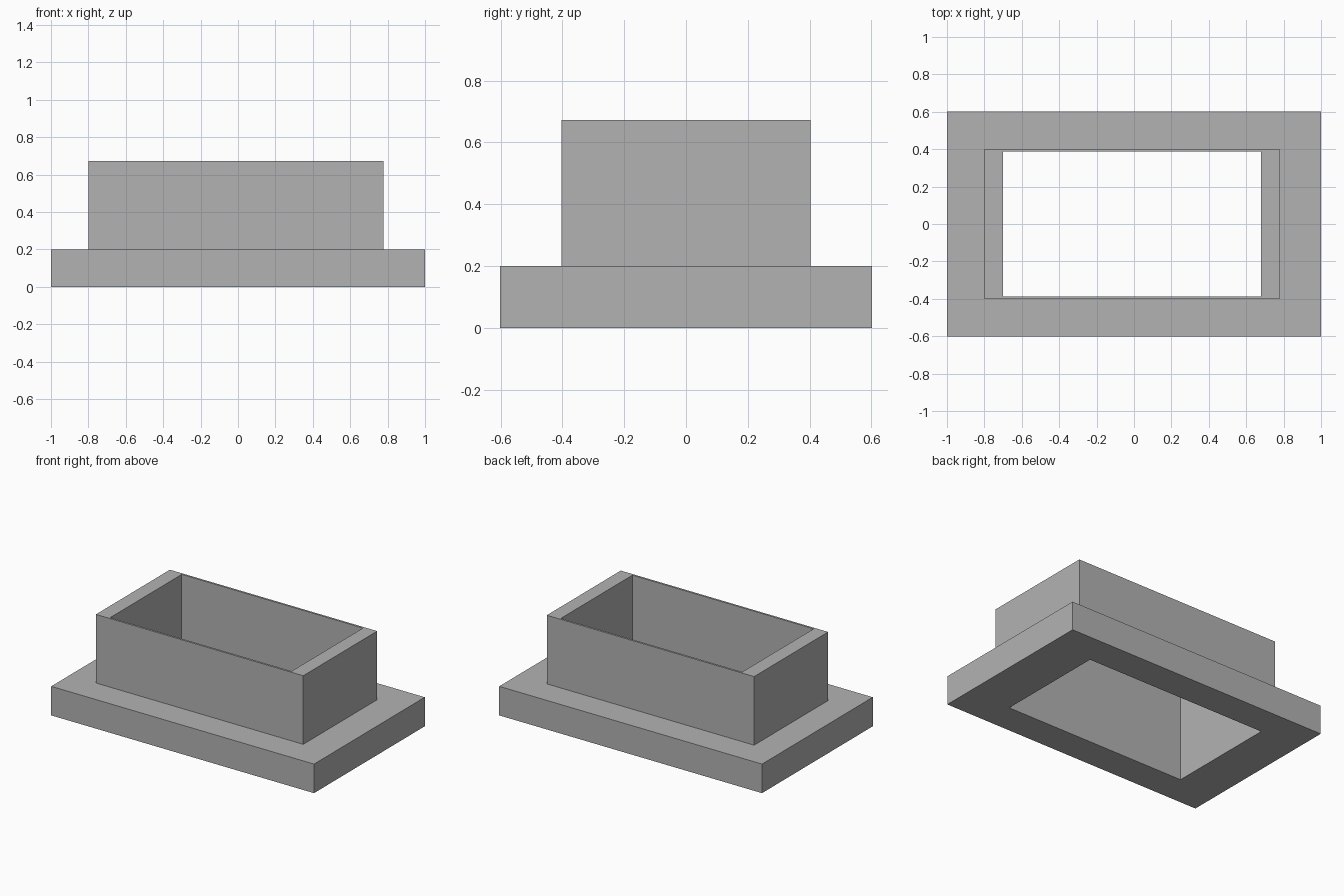
import bpy
import bmesh

default_cube = bpy.data.objects.get("Cube")
if default_cube:
    bpy.data.objects.remove(default_cube, do_unlink=True)

# Plain grey material
grey = bpy.data.materials.new("grey")
grey.use_nodes = True
colour = (0.45, 0.45, 0.45, 1)
grey.diffuse_color = colour
grey.node_tree.nodes["Principled BSDF"].inputs["Base Color"].default_value = colour

# Rectangles: x min, x max, half depth
base = (-1.0, 1.0, 0.602)
wall = (-0.8, 0.778, 0.402)
opening = (-0.7, 0.68, 0.388)
BASE_TOP, WALL_TOP = 0.2, 0.672


def add_ring(bm, rect, z):
    x0, x1, d = rect
    corners = ((x0, -d), (x1, -d), (x1, d), (x0, d))
    return [bm.verts.new((x, y, z)) for x, y in corners]


# Flanged frame: one closed shell, from the underside up the outside and down the opening
bm = bmesh.new()
section = [(opening, 0), (base, 0), (base, BASE_TOP),
           (wall, BASE_TOP), (wall, WALL_TOP), (opening, WALL_TOP)]
rings = [add_ring(bm, rect, z) for rect, z in section]
for lower, upper in zip(rings, rings[1:] + rings[:1]):
    for i in range(4):
        j = (i + 1) % 4
        bm.faces.new((lower[i], lower[j], upper[j], upper[i]))
bmesh.ops.recalc_face_normals(bm, faces=bm.faces)

mesh = bpy.data.meshes.new("flanged_frame")
bm.to_mesh(mesh)
bm.free()
mesh.materials.append(grey)
frame = bpy.data.objects.new("flanged_frame", mesh)
bpy.context.collection.objects.link(frame)
